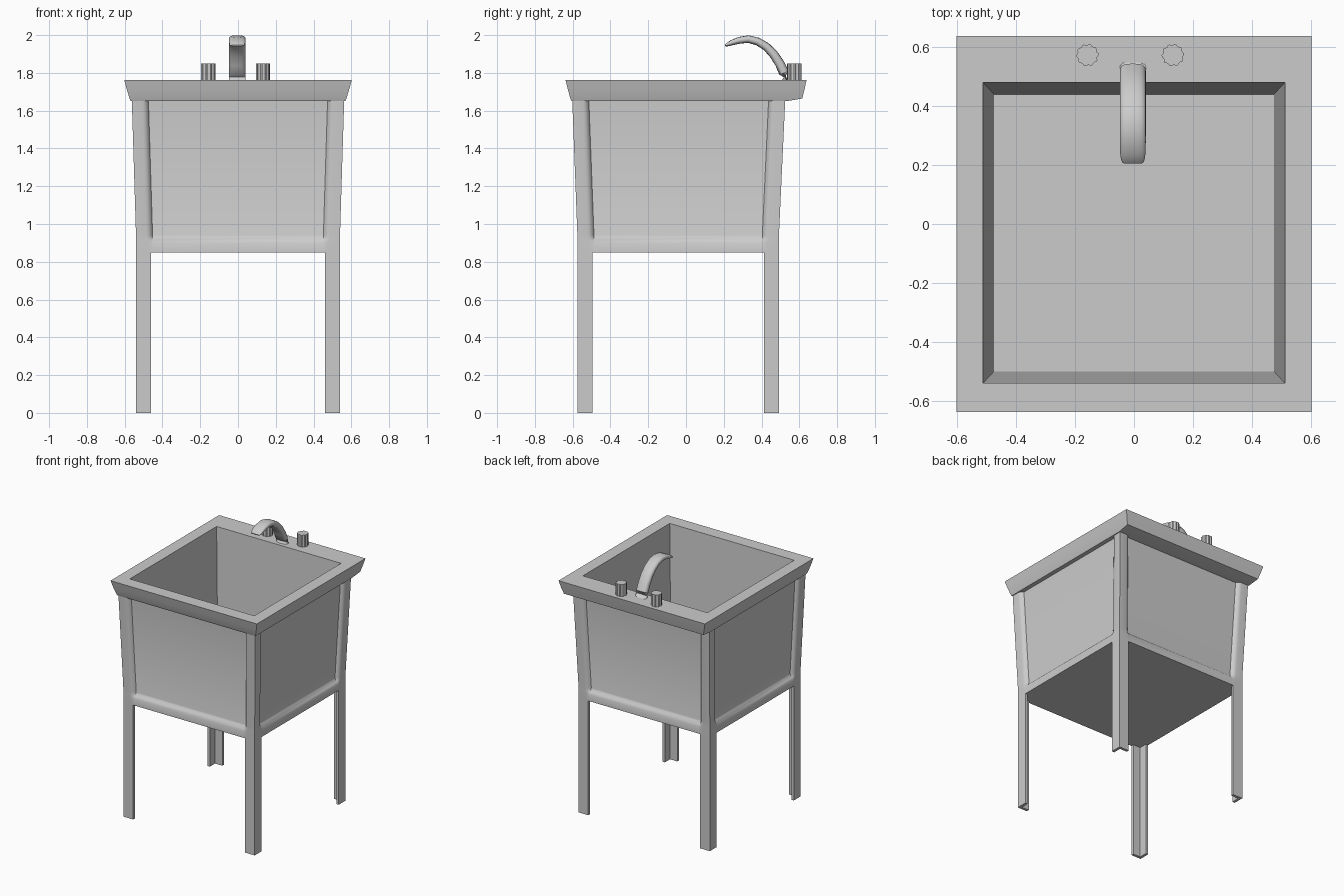
import bpy, bmesh
from math import cos, sin, pi, radians, copysign

if "Cube" in bpy.data.objects:
    bpy.data.objects.remove(bpy.data.objects["Cube"])


def finish(name, bm, smooth=30):
    bmesh.ops.recalc_face_normals(bm, faces=bm.faces)
    me = bpy.data.meshes.new(name)
    bm.to_mesh(me)
    bm.free()
    ob = bpy.data.objects.new(name, me)
    bpy.context.collection.objects.link(ob)
    bpy.ops.object.select_all(action='DESELECT')
    ob.select_set(True)
    bpy.context.view_layer.objects.active = ob
    if smooth:
        bpy.ops.object.shade_smooth_by_angle(angle=radians(smooth))
    return ob


def loft(name, rings, smooth=30):
    bm = bmesh.new()
    loops = [[bm.verts.new(p) for p in r] for r in rings]
    n = len(loops[0])
    for a, b in zip(loops, loops[1:]):
        for i in range(n):
            j = (i + 1) % n
            bm.faces.new((a[i], a[j], b[j], b[i]))
    bm.faces.new(loops[0])
    bm.faces.new(loops[-1])
    return finish(name, bm, smooth)


# cove between corner post and recessed panel: (distance from corner, depth factor)
COVE = [(0, 0), (0.055, 0), (0.068, 0.12), (0.078, 0.4), (0.085, 0.8), (0.088, 1)]


def ring(z, x, y0, y1, depth=0):
    corners = [(-x, y0), (x, y0), (x, y1), (-x, y1)]
    dirs = [(1, 0), (0, 1), (-1, 0), (0, -1)]
    pts = []
    for k in range(4):
        (cx, cy), (dx, dy) = corners[k], dirs[k]
        length = 2 * x if k % 2 == 0 else y1 - y0
        side = COVE + [(length - t, f) for t, f in reversed(COVE[1:])]
        for t, f in side:
            pts.append((cx + dx * t - dy * f * depth, cy + dy * t + dx * f * depth, z))
    return pts


# tub: outside with recessed panels, flared rim, then inside walls and floor
D = 0.025
loft("tub", [
    ring(0.85, 0.54, -0.575, 0.492),
    ring(0.90, 0.54, -0.575, 0.492),
    ring(0.915, 0.54, -0.575, 0.492, D * 0.3),
    ring(0.93, 0.54, -0.575, 0.492, D * 0.85),
    ring(0.94, 0.54, -0.575, 0.492, D),
    ring(1.65, 0.562, -0.602, 0.525, D),
    ring(1.65, 0.568, -0.606, 0.53),
    ring(1.664, 0.574, -0.612, 0.615),
    ring(1.71, 0.588, -0.625, 0.627),
    ring(1.762, 0.602, -0.638, 0.638),
    ring(1.762, 0.512, -0.54, 0.48),
    ring(0.89, 0.475, -0.50, 0.44),
])

# angle-section legs
W, T = 0.08, 0.02
for yn, cy, sy in (("front", -0.575, 1), ("back", 0.492, -1)):
    for xn, sx in (("left", 1), ("right", -1)):
        sec = [(0, 0), (W, 0), (W, T), (T, T), (T, W), (0, W)]
        foot = [(-sx * 0.54 + sx * a, cy + sy * b) for a, b in sec]
        loft(f"{yn}_{xn}_leg", [[(a, b, z) for a, b in foot] for z in (0, 0.852)], 0)

# curved spout: (y, z, half thickness, half width), rounded-rectangle section
path = [(0.532, 1.755, 0.030, 0.044), (0.519, 1.80, 0.027, 0.044),
        (0.496, 1.85, 0.025, 0.044), (0.463, 1.90, 0.024, 0.044),
        (0.425, 1.939, 0.022, 0.044), (0.38, 1.966, 0.021, 0.044),
        (0.33, 1.979, 0.020, 0.044), (0.28, 1.972, 0.018, 0.044),
        (0.24, 1.959, 0.014, 0.043), (0.218, 1.949, 0.009, 0.040),
        (0.207, 1.944, 0.004, 0.034)]
rings = []
for i, (y, z, h, w) in enumerate(path):
    a, b = path[max(i - 1, 0)], path[min(i + 1, len(path) - 1)]
    ty, tz = b[0] - a[0], b[1] - a[1]
    m = (ty * ty + tz * tz) ** 0.5
    ny, nz = (-tz / m, ty / m) if i else (1, 0)
    r = []
    for k in range(20):
        c, s = cos(2 * pi * k / 20), sin(2 * pi * k / 20)
        u = copysign(abs(c) ** 0.65, c) * w
        v = copysign(abs(s) ** 0.8, s) * h
        r.append((-0.004 + u, y + ny * v, z + nz * v))
    rings.append(r)
loft("spout", rings, 50)

# fluted tap handles
for name, x in (("left_handle", -0.158), ("right_handle", 0.132)):
    sec = []
    for k in range(40):
        rad = 0.038 if k % 4 < 2 else 0.034
        sec.append((x + rad * cos(2 * pi * k / 40), 0.573 + rad * sin(2 * pi * k / 40)))
    loft(name, [[(a, b, z) for a, b in sec] for z in (1.755, 1.85)], 0)
